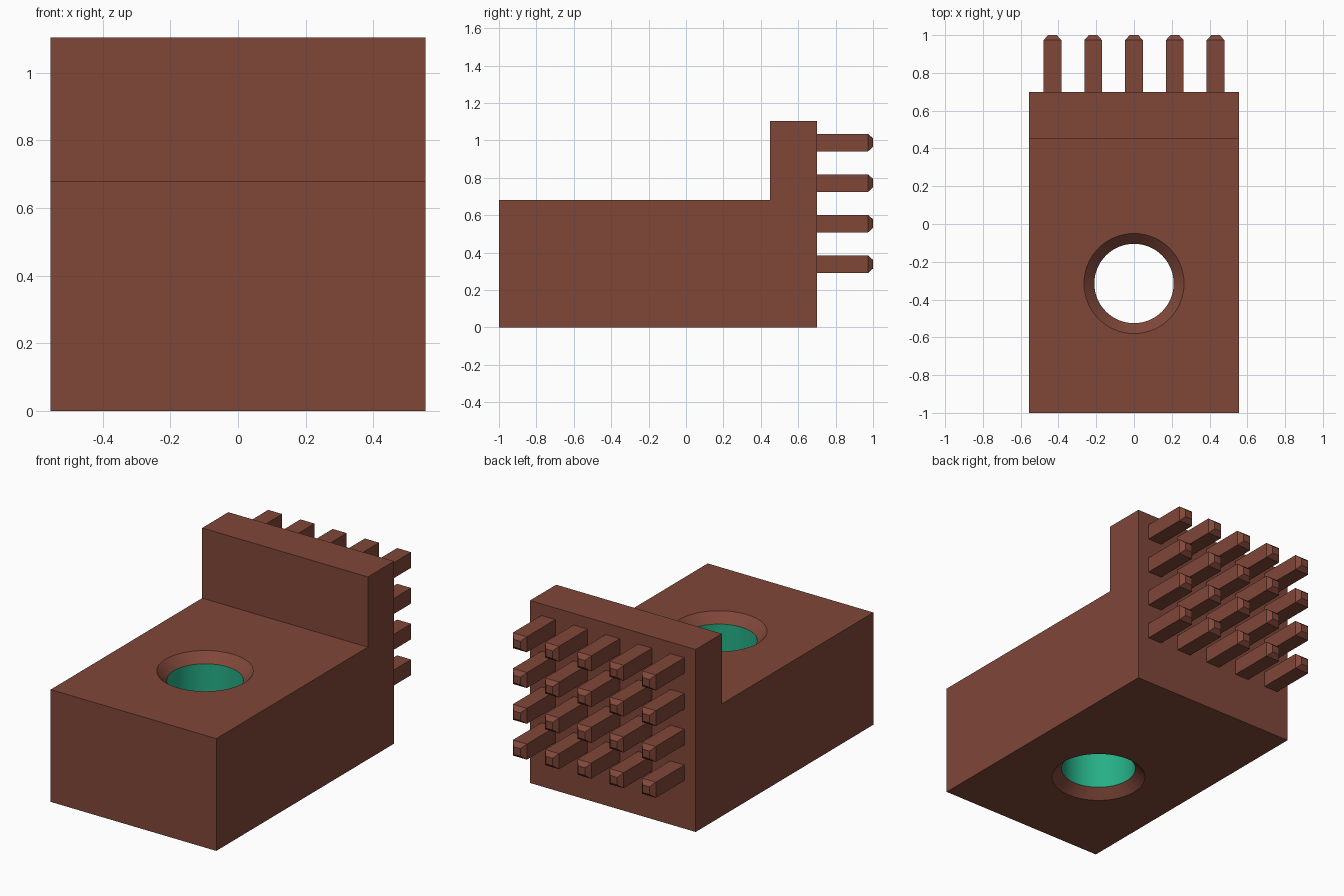
import bpy, bmesh, math

cube = bpy.data.objects.get("Cube")
if cube:
    bpy.data.objects.remove(cube, do_unlink=True)


def linear(c):
    c /= 255
    return c / 12.92 if c <= 0.04045 else ((c + 0.055) / 1.055) ** 2.4


def material(name, r, g, b):
    col = (linear(r), linear(g), linear(b), 1)
    m = bpy.data.materials.new(name)
    m.use_nodes = True
    m.diffuse_color = col
    bsdf = next(n for n in m.node_tree.nodes if n.type == 'BSDF_PRINCIPLED')
    bsdf.inputs["Base Color"].default_value = col
    return m


brown = material("reddish brown", 128, 71, 57)
teal = material("teal green", 38, 175, 134)


def add_object(name, bm, mats):
    bmesh.ops.recalc_face_normals(bm, faces=bm.faces)
    me = bpy.data.meshes.new(name)
    bm.to_mesh(me)
    bm.free()
    for m in mats:
        me.materials.append(m)
    ob = bpy.data.objects.new(name, me)
    bpy.context.collection.objects.link(ob)
    return ob


HALF_W, BASE_H, WALL_H = 0.555, 0.68, 1.105
BACK_Y, WALL_Y = 0.70, 0.45
HOLE_Y, HOLE_R, BEVEL = -0.315, 0.21, 0.055

# L-shaped body: side profile extruded across x
bm = bmesh.new()
profile = [(-1, 0), (BACK_Y, 0), (BACK_Y, WALL_H), (WALL_Y, WALL_H),
           (WALL_Y, BASE_H), (-1, BASE_H)]
side = bm.faces.new([bm.verts.new((-HALF_W, y, z)) for y, z in profile])
ext = bmesh.ops.extrude_face_region(bm, geom=[side])
bmesh.ops.translate(bm, vec=(2 * HALF_W, 0, 0),
                    verts=[v for v in ext["geom"] if isinstance(v, bmesh.types.BMVert)])
body = add_object("body", bm, [brown, teal])

# Cutter: cylinder flaring at both ends for the countersinks
bm = bmesh.new()
SIDES = 64
rings = []
for r, z in [(HOLE_R + 2 * BEVEL, -BEVEL), (HOLE_R, BEVEL),
             (HOLE_R, BASE_H - BEVEL), (HOLE_R + 2 * BEVEL, BASE_H + BEVEL)]:
    angles = [2 * math.pi * i / SIDES for i in range(SIDES)]
    rings.append([bm.verts.new((r * math.cos(a), HOLE_Y + r * math.sin(a), z))
                  for a in angles])
for lo, hi in zip(rings, rings[1:]):
    for i in range(SIDES):
        j = (i + 1) % SIDES
        bm.faces.new((lo[i], lo[j], hi[j], hi[i]))
bm.faces.new(rings[0])
bm.faces.new(rings[-1])
cutter = add_object("hole_cutter", bm, [brown])
cutter.hide_render = True

# Cut the hole and remove the cutter
mod = body.modifiers.new("hole", 'BOOLEAN')
mod.operation = 'DIFFERENCE'
mod.solver = 'EXACT'
mod.object = cutter
bpy.ops.object.select_all(action='DESELECT')
body.select_set(True)
bpy.context.view_layer.objects.active = body
bpy.ops.object.modifier_apply(modifier=mod.name)
bpy.data.objects.remove(cutter, do_unlink=True)

# Teal lining on the straight bore wall, brown elsewhere
for p in body.data.polygons:
    in_bore = math.hypot(p.center.x, p.center.y - HOLE_Y) < HOLE_R + 0.005
    p.material_index = 1 if in_bore and abs(p.normal.z) < 0.1 else 0
bpy.ops.object.shade_smooth_by_angle(angle=math.radians(30))

# Grid of square pins with tapered tips on the back
PIN, TIP = 0.047, 0.023
for row in range(4):
    for col in range(5):
        x, z = (col - 2) * 0.216, 0.338 + row * 0.2167
        bm = bmesh.new()
        loops = []
        for h, y in [(PIN, BACK_Y - 0.01), (PIN, 0.973), (TIP, 1.0)]:
            loops.append([bm.verts.new((x + sx * h, y, z + sz * h))
                          for sx, sz in ((-1, -1), (1, -1), (1, 1), (-1, 1))])
        for a, b in zip(loops, loops[1:]):
            for i in range(4):
                j = (i + 1) % 4
                bm.faces.new((a[i], a[j], b[j], b[i]))
        bm.faces.new(loops[0])
        bm.faces.new(loops[-1])
        add_object(f"pin_row{row + 1}_col{col + 1}", bm, [brown])
